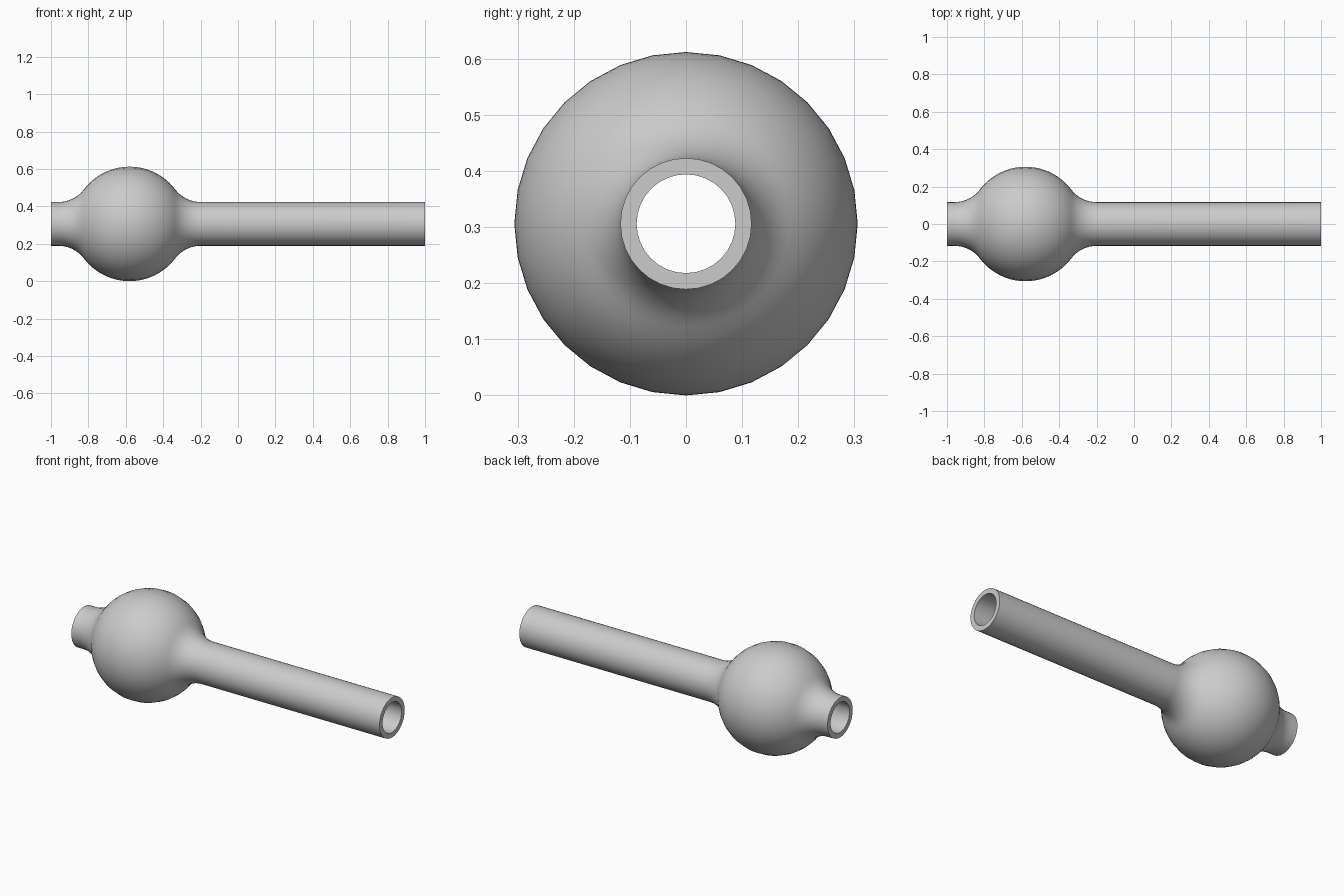
import bpy, bmesh, math
from mathutils import Vector

cube = bpy.data.objects.get("Cube")
if cube:
    bpy.data.objects.remove(cube, do_unlink=True)

SEGMENTS = 32
BULB_X, BULB_R = -0.58, 0.306
TUBE_R, WALL = 0.117, 0.029
FLARE = 0.38          # distance from bulb centre to the start of each fillet


def wall_profile(offset):
    """Tube, fillet, bulb, fillet, tube; offset moves the line inward."""
    fillet = (FLARE**2 + TUBE_R**2 - BULB_R**2) / (2 * (BULB_R - TUBE_R))
    rise = TUBE_R + fillet
    lean = math.atan2(rise, FLARE)
    bulb, curve = BULB_R - offset, fillet + offset
    half = []
    # Fillet from the tube up to the bulb
    for i in range(9):
        a = -math.pi / 2 - (math.pi / 2 - lean) * i / 8
        half.append((FLARE + curve * math.cos(a), rise + curve * math.sin(a)))
    # Bulb from the fillet to its widest ring
    for i in range(1, 13):
        a = lean + (math.pi / 2 - lean) * i / 12
        half.append((bulb * math.cos(a), bulb * math.sin(a)))
    points = half + [(-x, r) for x, r in reversed(half[:-1])]
    points = [(BULB_X + x, r) for x, r in points]
    return [(1, TUBE_R - offset)] + points + [(-1, TUBE_R - offset)]


# Closed wall section: outside, then back through the bore
section = wall_profile(0) + wall_profile(WALL)[::-1]

bm = bmesh.new()
verts = [bm.verts.new((x, 0, r)) for x, r in section]
edges = [bm.edges.new((v, verts[i - 1])) for i, v in enumerate(verts)]
bmesh.ops.spin(bm, geom=verts + edges, cent=(0, 0, 0), axis=Vector((1, 0, 0)),
               angle=math.tau, steps=SEGMENTS, use_duplicate=False)
bmesh.ops.remove_doubles(bm, verts=bm.verts, dist=0.0001)
bmesh.ops.recalc_face_normals(bm, faces=bm.faces)
mesh = bpy.data.meshes.new("bulb_tube")
bm.to_mesh(mesh)
bm.free()

tube = bpy.data.objects.new("bulb_tube", mesh)
tube.location.z = BULB_R
bpy.context.collection.objects.link(tube)

# Plain grey material
grey = bpy.data.materials.new("light_grey")
grey.use_nodes = True
grey.diffuse_color = (0.6, 0.6, 0.6, 1)
grey.node_tree.nodes["Principled BSDF"].inputs["Base Color"].default_value = (0.6, 0.6, 0.6, 1)
mesh.materials.append(grey)

# Smooth walls with crisp end rims
bpy.ops.object.select_all(action="DESELECT")
tube.select_set(True)
bpy.context.view_layer.objects.active = tube
bpy.ops.object.shade_smooth_by_angle(angle=math.radians(35))
